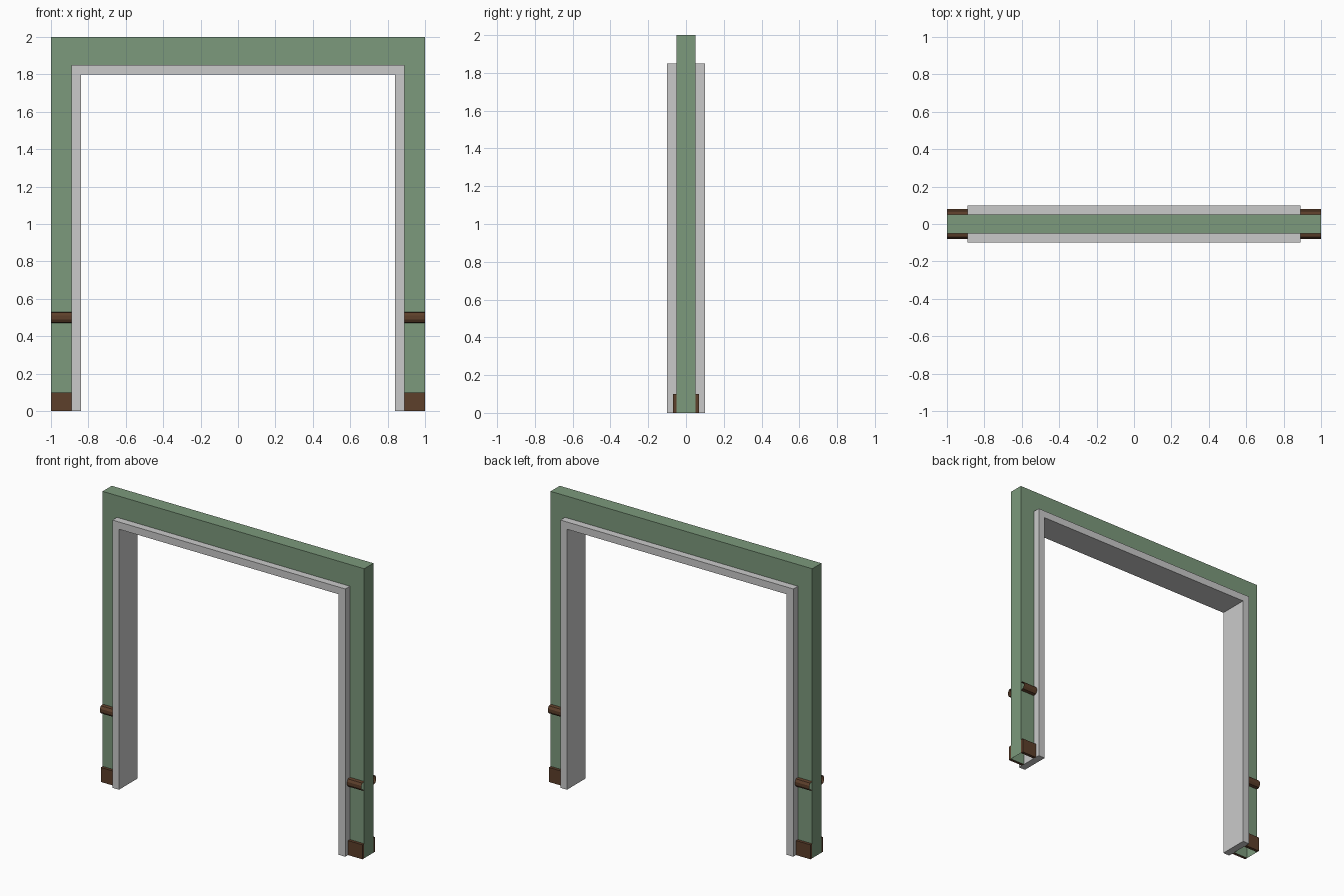
import bpy

cube = bpy.data.objects.get("Cube")
if cube:
    bpy.data.objects.remove(cube, do_unlink=True)

HALF, TOP = 1.0, 2.0             # outer wall
OPEN, OPEN_TOP = 0.89, 1.85      # hole in the wall
REVEAL, REVEAL_TOP = 0.84, 1.8   # clear opening inside the frame
WALL_Y, FRAME_Y = 0.05, 0.1


def material(name, rgb):
    m = bpy.data.materials.new(name)
    m.use_nodes = True
    colour = (*rgb, 1)
    m.diffuse_color = colour
    m.node_tree.nodes["Principled BSDF"].inputs["Base Color"].default_value = colour
    return m


green = material("green wall paint", (0.2, 0.32, 0.2))
grey = material("pale grey frame", (0.59, 0.59, 0.59))
brown = material("dark brown wood", (0.11, 0.05, 0.024))


def make(name, verts, faces, mat):
    mesh = bpy.data.meshes.new(name)
    mesh.from_pydata(verts, [], faces)
    mesh.materials.append(mat)
    obj = bpy.data.objects.new(name, mesh)
    bpy.context.collection.objects.link(obj)
    return obj


def arch(name, out_x, out_z, in_x, in_z, depth, mat, closed):
    """Door-shaped arch; an open one has no lining or feet."""
    outer = [(-out_x, 0), (-out_x, out_z), (out_x, out_z), (out_x, 0)]
    inner = [(-in_x, 0), (-in_x, in_z), (in_x, in_z), (in_x, 0)]
    ring = outer + inner
    verts = [(x, y, z) for y in (-depth, depth) for x, z in ring]
    n = len(ring)
    faces = []
    for i in range(3):
        j = i + 1
        faces.append((i, i + 4, j + 4, j))                          # front
        faces.append((n + i, n + j, n + j + 4, n + i + 4))          # back
        faces.append((i, j, n + j, n + i))                          # outside
        if closed:
            faces.append((i + 4, n + i + 4, n + j + 4, j + 4))      # lining
    if closed:
        faces.append((0, n, n + 4, 4))                              # feet
        faces.append((3, 7, n + 7, n + 3))
    return make(name, verts, faces, mat)


def trim(name, profile, side, front, mat, capped):
    """Extrude a (y, z) profile along x across one wall post."""
    n = len(profile)
    verts = [(side * x, front * y, z) for x in (OPEN, HALF) for y, z in profile]
    faces = [(i, i + 1, n + i + 1, n + i) for i in range(n - 1)]
    if capped:
        faces += [tuple(reversed(range(n))), tuple(range(n, 2 * n))]
    if side * front < 0:
        faces = [tuple(reversed(f)) for f in faces]
    return make(name, verts, faces, mat)


# Wall surround and door frame
arch("wall", HALF, TOP, OPEN, OPEN_TOP, WALL_Y, green, False)
arch("door_frame", OPEN, OPEN_TOP, REVEAL, REVEAL_TOP, FRAME_Y, grey, True)

# Skirting boards and rounded rails on both faces of each post
skirting = [(0.05, 0.1), (0.07, 0.1), (0.07, 0), (0.05, 0)]
rail = [(0.05, 0.53), (0.07, 0.526), (0.08, 0.51),
        (0.08, 0.49), (0.07, 0.474), (0.05, 0.47)]
for side, side_name in ((1, "left"), (-1, "right")):
    for front, face_name in ((-1, "front"), (1, "back")):
        label = f"{face_name}_{side_name}"
        trim(f"skirting_{label}", skirting, side, front, brown, True)
        trim(f"chair_rail_{label}", rail, side, front, brown, False)
